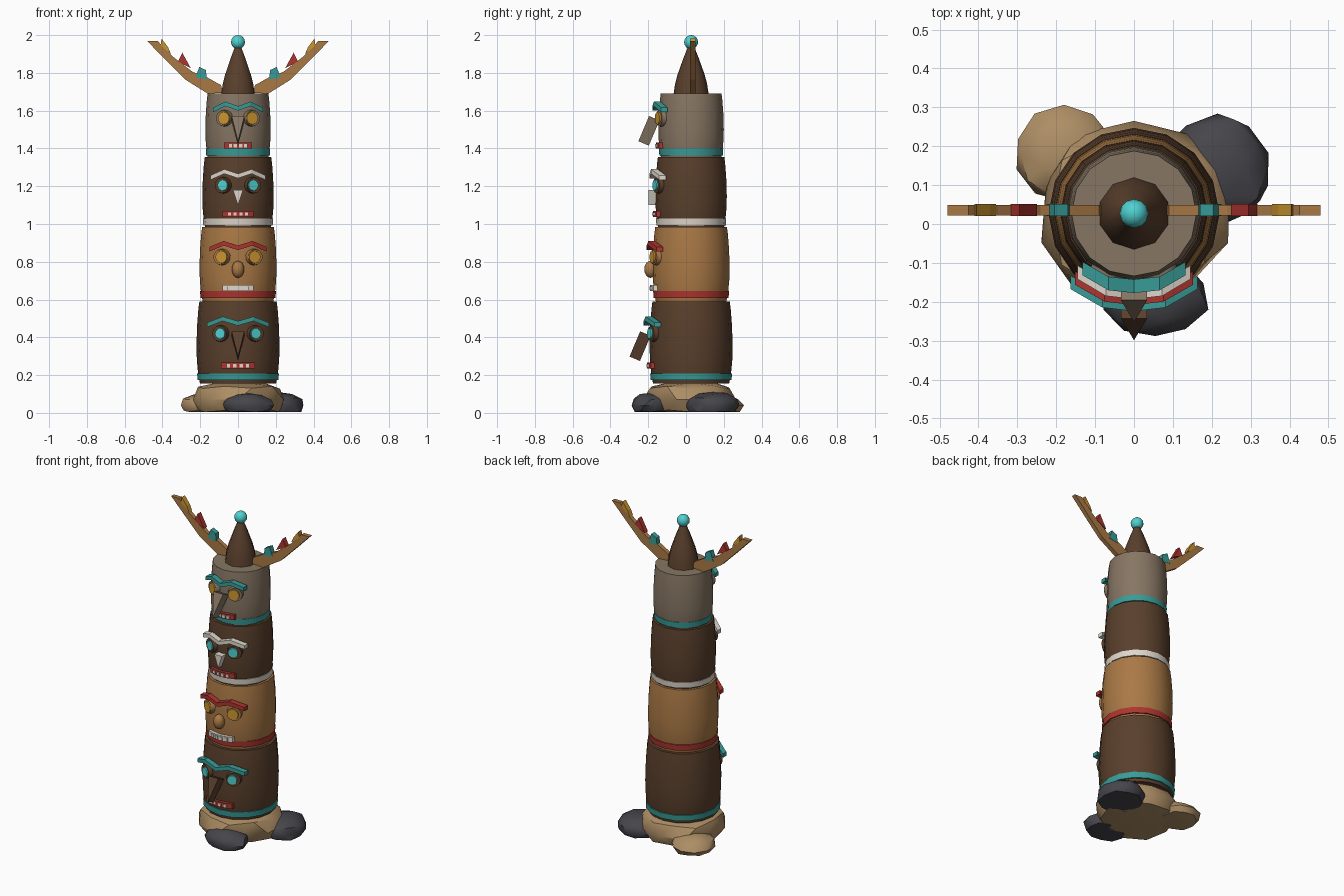
import bpy, bmesh, math, random
from mathutils import Vector, Matrix

if "Cube" in bpy.data.objects:
    bpy.data.objects.remove(bpy.data.objects["Cube"])
random.seed(4)
CY = 0.027  # pole axis


def material(name, rgb):
    m = bpy.data.materials.new(name)
    m.use_nodes = True
    m.diffuse_color = (*rgb, 1)
    m.node_tree.nodes["Principled BSDF"].inputs["Base Color"].default_value = (*rgb, 1)
    return m


dark = material("dark wood", (0.10, 0.05, 0.025))
orange = material("orange wood", (0.40, 0.19, 0.06))
grey = material("grey wood", (0.24, 0.18, 0.125))
teal = material("teal paint", (0.04, 0.33, 0.31))
cyan = material("bright cyan", (0.08, 0.63, 0.63))
red = material("red paint", (0.42, 0.035, 0.028))
white = material("white paint", (0.74, 0.68, 0.60))
yellow = material("yellow paint", (0.60, 0.30, 0.03))
sand = material("sand rock", (0.42, 0.27, 0.13))
slate = material("slate rock", (0.06, 0.06, 0.07))


def finish(name, bm, mat, angle=40):
    bmesh.ops.recalc_face_normals(bm, faces=bm.faces)
    mesh = bpy.data.meshes.new(name)
    bm.to_mesh(mesh)
    bm.free()
    mesh.materials.append(mat)
    ob = bpy.data.objects.new(name, mesh)
    bpy.context.collection.objects.link(ob)
    if angle:
        bpy.ops.object.select_all(action="DESELECT")
        ob.select_set(True)
        bpy.context.view_layer.objects.active = ob
        bpy.ops.object.shade_smooth_by_angle(angle=math.radians(angle))
    return ob


def loft(bm, rings):
    """Skin a list of vertex loops and cap both ends."""
    rings = [[bm.verts.new(p) for p in ring] for ring in rings]
    n = len(rings[0])
    for a, b in zip(rings, rings[1:]):
        for i in range(n):
            j = (i + 1) % n
            bm.faces.new((a[i], a[j], b[j], b[i]))
    bm.faces.new(rings[0])
    bm.faces.new(rings[-1])


def lathe(name, profile, mat, sides=16):
    bm = bmesh.new()
    turn = [2 * math.pi * i / sides for i in range(sides)]
    loft(bm, [[(r * math.sin(t), CY + r * math.cos(t), z) for t in turn] for r, z in profile])
    return finish(name, bm, mat)


def bar(name, path, depth, height, mat):
    """Rectangular bar along a left-to-right path."""
    bm = bmesh.new()
    corners = [(-1, -1), (1, -1), (1, 1), (-1, 1)]
    loft(bm, [[(x, y + a * depth / 2, z + b * height / 2) for a, b in corners] for x, y, z in path])
    return finish(name, bm, mat, 0)


def plate(name, outline, y, depth, mat):
    """Outline in x and z, extruded along y."""
    bm = bmesh.new()
    loft(bm, [[(x, y + s * depth / 2, z) for x, z in outline] for s in (-1, 1)])
    return finish(name, bm, mat, 0)


def ball(name, centre, size, mat):
    bm = bmesh.new()
    bmesh.ops.create_uvsphere(bm, u_segments=12, v_segments=8, radius=1)
    bm.transform(Matrix.Translation(centre) @ Matrix.Diagonal((*size, 1)))
    return finish(name, bm, mat, 60)


def disc(name, x, z, radius, out, thick, mat):
    """Round disc on the pole, facing away from its axis."""
    bm = bmesh.new()
    bmesh.ops.create_cone(bm, cap_ends=True, segments=14, radius1=radius, radius2=radius * 0.9, depth=thick)
    y = -math.sqrt(out * out - x * x)
    axis = Vector((x, y, 0)).to_track_quat("Z", "Y").to_matrix().to_4x4()
    bm.transform(Matrix.Translation((x, CY + y, z)) @ axis)
    return finish(name, bm, mat)


def surface(x, r):
    return CY - math.sqrt(r * r - x * x)


def rock(name, centre, size, top, mat):
    bm = bmesh.new()
    bmesh.ops.create_icosphere(bm, subdivisions=2, radius=1)
    for v in bm.verts:
        v.co *= random.uniform(0.93, 1.05)
        v.co = Vector([c + s * k for c, s, k in zip(centre, size, v.co)])
        v.co.z = min(max(v.co.z, 0.005), top)
    return finish(name, bm, mat, 35)


# Base rocks
rock("base_rock", (0, 0.03, 0.07), (0.25, 0.25, 0.13), 0.16, sand)
rock("front_rock", (0.055, -0.185, 0.04), (0.138, 0.11, 0.068), 0.105, slate)
rock("left_rock", (0.215, 0.14, 0.04), (0.145, 0.145, 0.075), 0.11, slate)
rock("right_rock", (-0.18, 0.18, 0.04), (0.125, 0.125, 0.065), 0.1, sand)


# Carved pole sections: bottom, top, widest radius, wood, paint band
sections = [
    ("lower", 0.155, 0.59, 0.22, dark, teal),
    ("second", 0.59, 0.985, 0.204, orange, red),
    ("third", 0.975, 1.355, 0.189, dark, white),
    ("upper", 1.345, 1.69, 0.173, grey, teal),
]
barrel = [(0.915, 0), (0.96, 0.12), (0.99, 0.28), (1, 0.45), (0.985, 0.7), (0.955, 0.9), (0.93, 1)]
for name, lo, hi, r, wood, paint in sections:
    lathe(name + "_section", [(r * k, lo + (hi - lo) * t) for k, t in barrel], wood)
    b = lo + 0.018
    lathe(name + "_band", [(r * 0.945, b), (r * 0.972, b), (r * 0.985, b + 0.036), (r * 0.945, b + 0.036)], paint)

# Faces: radius, eye height, eye colour, brow height, brow half width, brow colour, mouth height, mouth half width, lip colour
faces = [
    ("lower", 0.22, 0.42, cyan, 0.48, 0.163, teal, 0.25, 0.09, red, dark),
    ("second", 0.204, 0.825, yellow, 0.88, 0.152, red, 0.66, 0.083, white, orange),
    ("third", 0.189, 1.205, cyan, 1.26, 0.145, white, 1.053, 0.083, red, dark),
    ("upper", 0.173, 1.56, yellow, 1.618, 0.132, teal, 1.415, 0.073, red, grey),
]
for name, r, eye_z, iris, brow_z, half, brow, lip_z, lip, lips, wood in faces:
    for side, s in (("left", 1), ("right", -1)):
        ex = s * r * 0.42
        size = 0.036 if iris == yellow else 0.031
        disc(f"{name}_{side}_eye_ring", ex, eye_z, 0.046, r, 0.03, wood)
        disc(f"{name}_{side}_eye", ex, eye_z, size, r + 0.014, 0.016, iris)
    # Arched brow
    arch = [(-1, -0.014), (-0.5, 0.018), (0, -0.006), (0.5, 0.018), (1, -0.014)]
    path = [(half * k, surface(half * k, r + 0.012) + 0.01 * (1 - abs(k)) - 0.012, brow_z + dz) for k, dz in arch]
    bar(name + "_brow", path, 0.035, 0.024, brow)
    # Lips with a row of teeth
    path = [(lip * k, surface(lip * k, r * 0.975) - 0.004, lip_z) for k in (-1, -0.5, 0, 0.5, 1)]
    bar(name + "_lips", path, 0.028, 0.032, lips)
    for i in range(4):
        tx = lip * (i - 1.5) * 0.38
        ty = surface(tx, r * 0.975) - 0.018
        bar(f"{name}_tooth_{i + 1}", [(tx - 0.009, ty, lip_z), (tx + 0.009, ty, lip_z)], 0.01, 0.018, white)

# Noses: two long tilted beaks, a small wedge and a round one
for name, r, z, wood in (("lower", 0.22, 0.42, dark), ("upper", 0.173, 1.56, grey)):
    beak = plate(name + "_beak", [(-0.034, 0), (0.034, 0), (0, -0.145)], 0, 0.06, wood)
    beak.rotation_euler.x = -0.4
    beak.location = (0, CY - r - 0.022, z)
plate("third_nose", [(-0.027, 1.18), (0.027, 1.18), (0, 1.10)], -0.175, 0.045, white)
ball("second_nose", (0, -0.188, 0.76), (0.033, 0.033, 0.045), orange)

# Pointed cap and finial
lathe("cap", [(0.093, 1.685), (0.085, 1.74), (0.072, 1.79), (0.04, 1.88), (0.018, 1.935)], dark, 10)
ball("finial", (0, CY, 1.963), (0.037, 0.037, 0.037), cyan)

# Flat wings with coloured feathers
wing = [(0.08, 1.695), (0.16, 1.69), (0.28, 1.765), (0.385, 1.87), (0.48, 1.968), (0.425, 1.968),
        (0.35, 1.89), (0.24, 1.805), (0.17, 1.78), (0.09, 1.735)]
feathers = [
    ("teal", teal, [(0.205, 1.832), (0.225, 1.775), (0.165, 1.765), (0.17, 1.815)]),
    ("red", red, [(0.295, 1.907), (0.318, 1.86), (0.25, 1.825)]),
    ("yellow", yellow, [(0.405, 1.982), (0.41, 1.945), (0.355, 1.90), (0.37, 1.935)]),
]
for side, s in (("left", 1), ("right", -1)):
    plate(side + "_wing", [(s * x, z) for x, z in wing], 0.036, 0.027, orange)
    for colour, mat, outline in feathers:
        plate(f"{side}_{colour}_feather", [(s * x, z) for x, z in outline], 0.036, 0.031, mat)
